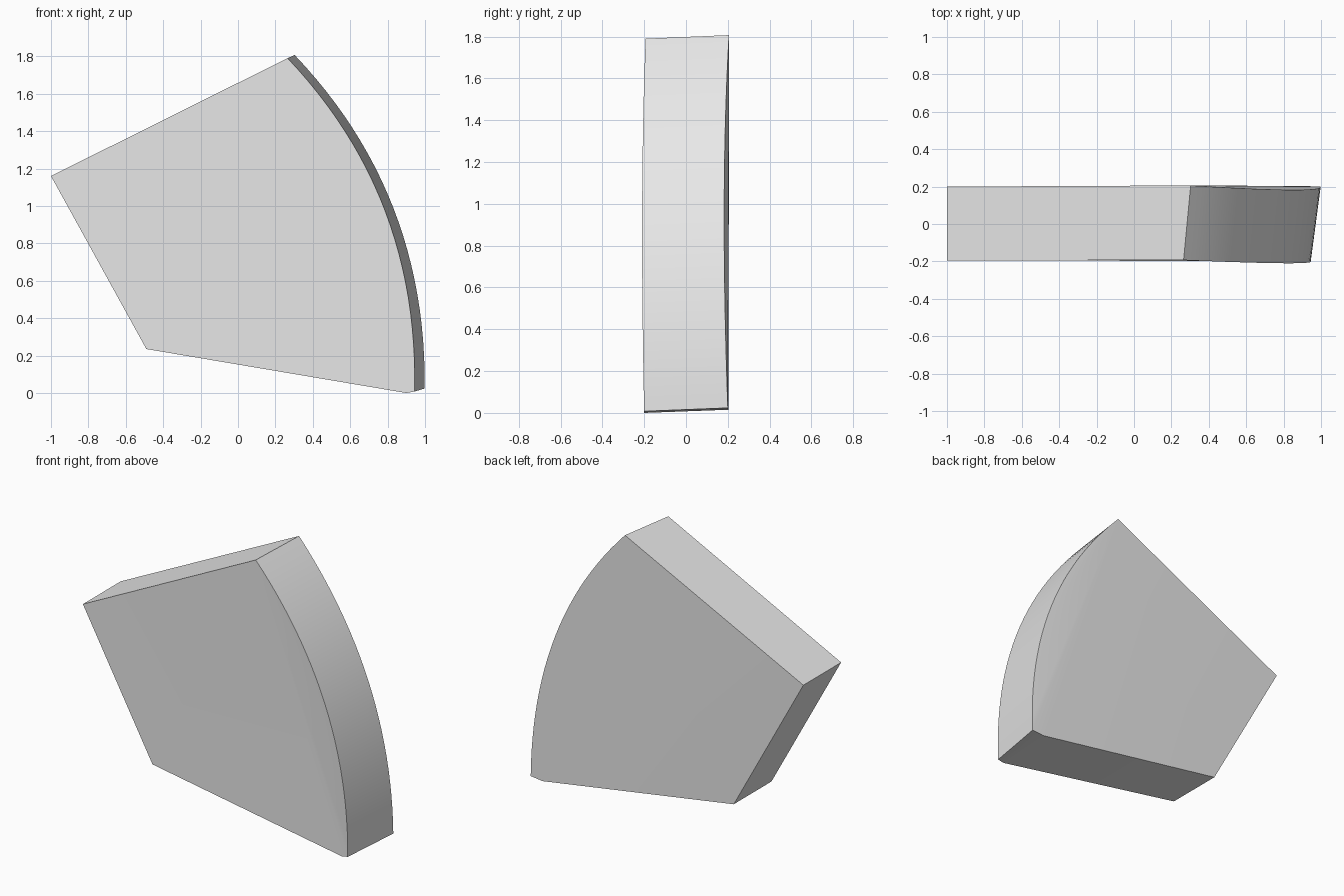
import bpy, bmesh, math
from mathutils import Vector

cube = bpy.data.objects.get("Cube")
if cube:
    bpy.data.objects.remove(cube, do_unlink=True)

SEGMENTS = 24

grey = bpy.data.materials.new("light_grey")
grey.use_nodes = True
colour = (0.8, 0.8, 0.8, 1.0)
grey.diffuse_color = colour
grey.node_tree.nodes["Principled BSDF"].inputs["Base Color"].default_value = colour


def outline(top, control, bottom, kink, y):
    """Closed loop: curved rim from the top corner down, then the straight sides."""
    a, b, c = Vector(top), Vector(control), Vector(bottom)
    steps = [i / SEGMENTS for i in range(SEGMENTS + 1)]
    rim = [a * (1 - t) ** 2 + b * 2 * t * (1 - t) + c * t * t for t in steps]
    return rim + [Vector(kink), Vector((-0.49, y, 0.235)), Vector((-1, y, 1.16))]


bm = bmesh.new()
front = [bm.verts.new(p) for p in outline(
    (0.265, -0.193, 1.79), (0.968, -0.223, 1.05), (0.944, -0.2, 0.008), (0.9, -0.2, 0.0), -0.195)]
back = [bm.verts.new(p) for p in outline(
    (0.303, 0.206, 1.807), (1.01, 0.162, 1.065), (0.998, 0.2, 0.024), (0.91, 0.203, 0.015), 0.2)]

# Broad faces fan out from the top corner, so they dip gently toward the rim
for i in range(1, len(front) - 1):
    bm.faces.new((front[0], front[i], front[i + 1]))
    bm.faces.new((back[0], back[i + 1], back[i]))

# Rim and straight sides
for i in range(len(front)):
    j = (i + 1) % len(front)
    bm.faces.new((front[i], back[i], back[j], front[j]))
bmesh.ops.recalc_face_normals(bm, faces=bm.faces)

mesh = bpy.data.meshes.new("wedge_panel")
bm.to_mesh(mesh)
bm.free()
mesh.materials.append(grey)
panel = bpy.data.objects.new("wedge_panel", mesh)
bpy.context.collection.objects.link(panel)

# Smooth rim with crisp corners
bpy.ops.object.select_all(action="DESELECT")
panel.select_set(True)
bpy.context.view_layer.objects.active = panel
bpy.ops.object.shade_smooth_by_angle(angle=math.radians(30))
